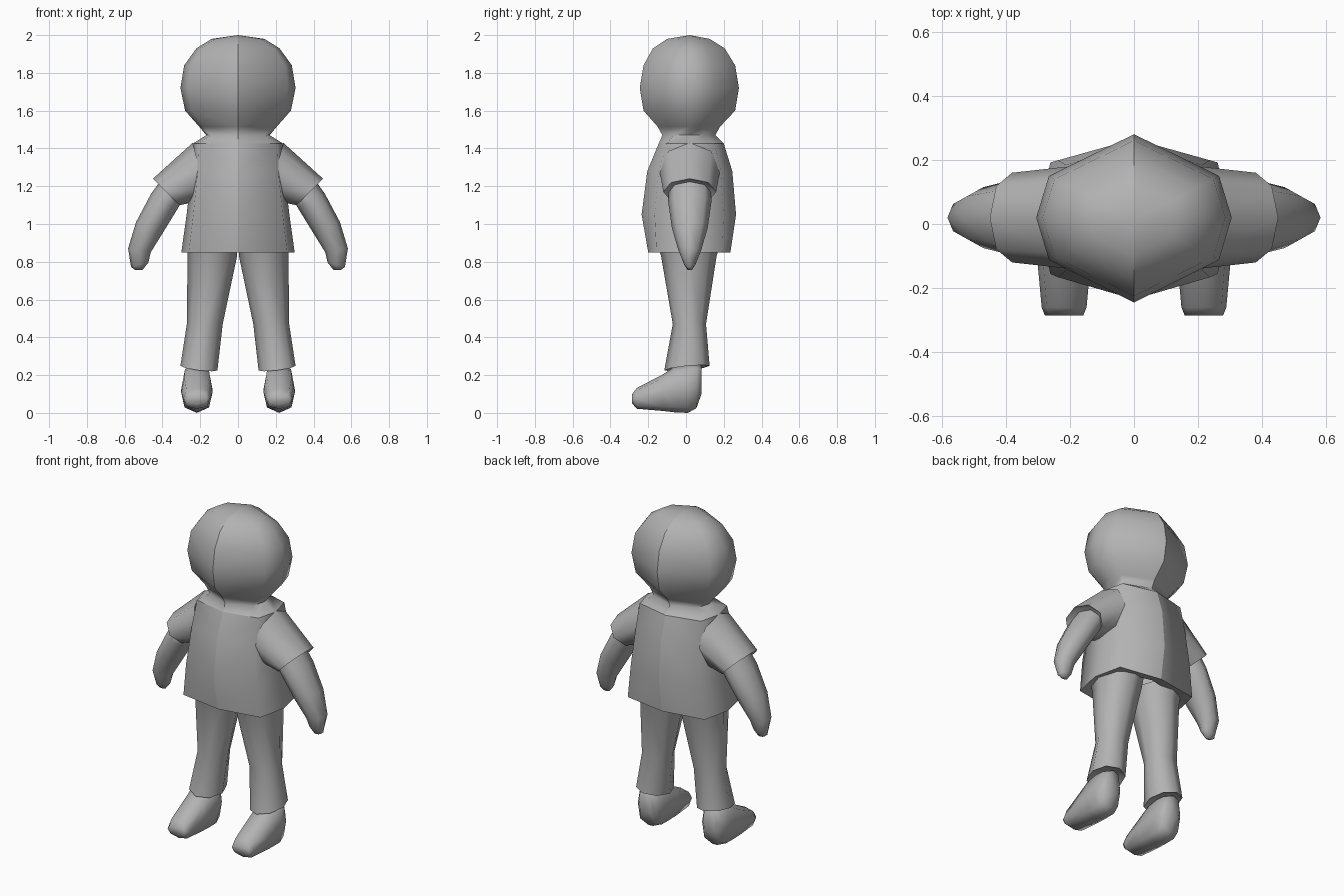
import bpy, bmesh
from math import sin, cos, tau, radians, copysign
from mathutils import Vector

cube = bpy.data.objects.get("Cube")
if cube:
    bpy.data.objects.remove(cube)

grey = bpy.data.materials.new("plain grey")
grey.use_nodes = True
grey.diffuse_color = (0.45, 0.45, 0.45, 1)
grey.node_tree.nodes["Principled BSDF"].inputs["Base Color"].default_value = grey.diffuse_color


def loft(name, rings, closed=True):
    """Skin rings of points, shade smooth and mirror across x with an open seam."""
    bm = bmesh.new()
    rows = [[bm.verts.new(p) for p in ring] for ring in rings]
    n = len(rows[0])
    for a, b in zip(rows, rows[1:]):
        for j in range(n if closed else n - 1):
            k = (j + 1) % n
            bm.faces.new((a[j], a[k], b[k], b[j]))
    if closed:
        bm.faces.new(rows[0])
        bm.faces.new(rows[-1])
        bmesh.ops.recalc_face_normals(bm, faces=bm.faces)
    else:
        bmesh.ops.remove_doubles(bm, verts=bm.verts, dist=0.0005)
    mesh = bpy.data.meshes.new(name)
    bm.to_mesh(mesh)
    bm.free()
    mesh.materials.append(grey)
    obj = bpy.data.objects.new(name, mesh)
    bpy.context.collection.objects.link(obj)
    bpy.ops.object.select_all(action='DESELECT')
    obj.select_set(True)
    bpy.context.view_layer.objects.active = obj
    bpy.ops.object.shade_smooth_by_angle(angle=radians(78))
    mirror = obj.modifiers.new("mirror", 'MIRROR')
    mirror.use_mirror_merge = False
    return obj


def half_ring(z, w, front, back, k):
    """Left half of a body section, front to back, with pointed centre seams."""
    m = 0.02
    return [(0, front, z), (0.87 * w, m + k * (front - m), z), (w, m, z),
            (0.87 * w, m + k * (back - m), z), (0, back, z)]


def ring(centre, u, v, p=1.0):
    """Eight-sided section spanned by half axes u and v; p below 1 squares it."""
    c, u, v = Vector(centre), Vector(u), Vector(v)
    power = lambda t: copysign(abs(t) ** p, t) if abs(t) > 1e-6 else 0
    return [c + u * power(cos(tau * i / 8)) + v * power(sin(tau * i / 8)) for i in range(8)]


# Head and neck
head = [(1.425, 0.24, -0.145, 0.2, 0.73), (1.47, 0.168, -0.125, 0.155, 0.6),
        (1.515, 0.205, -0.15, 0.18, 0.5), (1.6, 0.28, -0.225, 0.26, 0.5),
        (1.72, 0.305, -0.245, 0.28, 0.5), (1.84, 0.285, -0.225, 0.26, 0.5),
        (1.93, 0.22, -0.175, 0.205, 0.5), (1.98, 0.14, -0.1, 0.125, 0.5),
        (2.0, 0, 0.02, 0.02, 0.5)]
loft("head", [half_ring(*r) for r in head], closed=False)

# Shirt body, starting with the turned-in hem
shirt = [(0.875, 0.2, -0.13, 0.16, 0.73), (0.85, 0.3, -0.2, 0.235, 0.8),
         (1.05, 0.272, -0.235, 0.265, 0.73), (1.28, 0.245, -0.205, 0.245, 0.73),
         (1.425, 0.24, -0.145, 0.2, 0.73)]
loft("shirt", [half_ring(*r) for r in shirt], closed=False)

# Limb sections: x, z, half axis in x and z, half depth
sleeve = [(0.2, 1.28, 0.04, 0.15, 0.16), (0.38, 1.17, 0.07, 0.07, 0.14),
          (0.37, 1.18, 0.055, 0.055, 0.115)]
arm = [(0.33, 1.21, 0.055, 0.055, 0.11), (0.39, 1.12, 0.07, 0.04, 0.115),
       (0.47, 0.98, 0.07, 0.03, 0.095), (0.522, 0.86, 0.06, 0.01, 0.06),
       (0.52, 0.785, 0.046, -0.012, 0.03), (0.525, 0.757, 0.02, 0, 0.012)]
for name, sections in (("sleeves", sleeve), ("arms", arm)):
    loft(name, [ring((x, 0.02, z), (dx, 0, dz), (0, dy, 0)) for x, z, dx, dz, dy in sections])

# Trouser legs with a turned-in cuff: x, y, z, half width, half depth, cuff tilt
legs = [(0.137, 0.015, 0.9, 0.136, 0.17, 0), (0.136, 0.015, 0.83, 0.131, 0.147, 0),
        (0.176, 0.018, 0.47, 0.095, 0.088, 0), (0.207, 0.005, 0.237, 0.098, 0.12, 0.012),
        (0.207, 0.005, 0.25, 0.08, 0.09, 0.01)]
loft("trouser_legs", [ring((x, y, z), (w, 0, t), (0, d, t)) for x, y, z, w, d, t in legs])

# Shoes from heel to toe: y, bottom, top, half width
shoes = [(0.082, 0.1, 0.25, 0.045), (0.055, 0.025, 0.26, 0.07), (0.01, 0, 0.26, 0.08),
         (-0.06, 0.003, 0.245, 0.083), (-0.12, 0.01, 0.205, 0.083),
         (-0.26, 0.022, 0.132, 0.07), (-0.285, 0.05, 0.1, 0.06)]
loft("shoes", [ring((0.218, y, (lo + hi) / 2), (w, 0, 0), (0, 0, (hi - lo) / 2), 0.7)
               for y, lo, hi, w in shoes])
